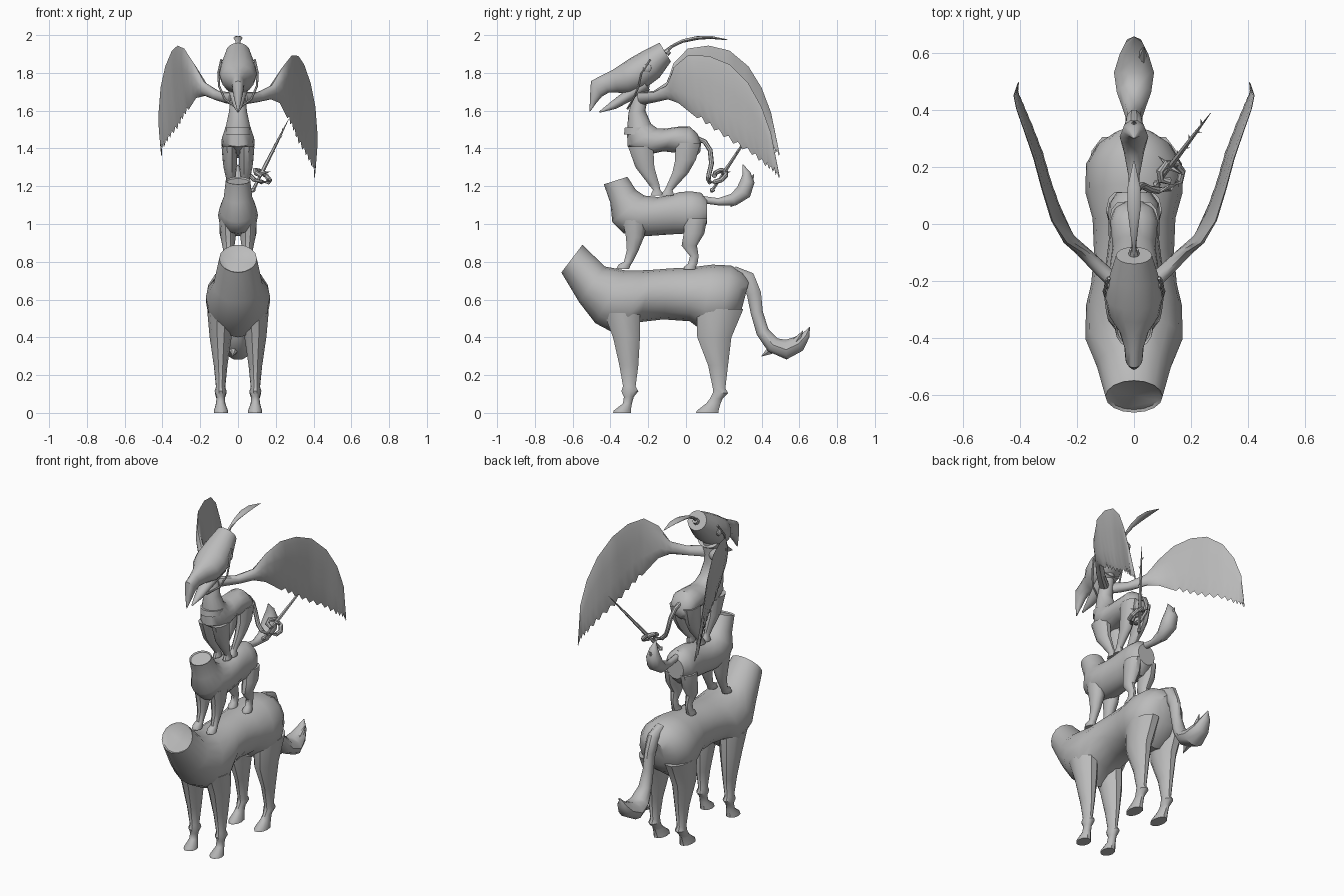
import bpy, bmesh, math
from mathutils import Vector as V

grey = bpy.data.materials.new("plain_grey")
grey.diffuse_color = (0.5, 0.5, 0.5, 1)


def loft(name, rings, n=14):
    """Skin a list of elliptical rings (centre, half axis u, half axis v)."""
    bm = bmesh.new()
    loops = []
    for c, u, v in rings:
        loops.append([bm.verts.new(c + u * math.cos(2 * math.pi * i / n) + v * math.sin(2 * math.pi * i / n))
                      for i in range(n)])
    for a, b in zip(loops, loops[1:]):
        for i in range(n):
            bm.faces.new((a[i], a[(i + 1) % n], b[(i + 1) % n], b[i]))
    bm.faces.new(loops[0])
    bm.faces.new(loops[-1])
    bmesh.ops.recalc_face_normals(bm, faces=bm.faces)
    me = bpy.data.meshes.new(name)
    bm.to_mesh(me)
    bm.free()
    me.materials.append(grey)
    ob = bpy.data.objects.new(name, me)
    bpy.context.collection.objects.link(ob)
    return ob


def body(name, rows, rim=False):
    """Rows: top y, top z, bottom y, bottom z, half width."""
    rings = []
    for ty, tz, by, bz, w in rows:
        t, b = V((0, ty, tz)), V((0, by, bz))
        rings.append(((t + b) / 2, V((w, 0, 0)), (t - b) / 2))
    if rim:  # sunken disc inside the cut neck
        c, u, v = rings[0]
        rings.insert(0, (c + (rings[1][0] - c).normalized() * 0.008, u * 0.9, v * 0.9))
    return loft(name, rings, 16)


def legs(name, rows):
    """Mirrored pair of legs. Rows: x, front y, back y, z, half width."""
    for side, s in (("right", 1), ("left", -1)):
        loft(f"{name}_{side}", [(V((s * x, (a + b) / 2, z)), V((w, 0, 0)), V((0, (b - a) / 2, 0)))
                                for x, a, b, z, w in rows], 10)


def tube(name, pts, n=8):
    """Points: x, y, z, sideways radius, other radius."""
    ps = [V(p[:3]) for p in pts]
    rings = []
    for i, p in enumerate(pts):
        t = (ps[min(i + 1, len(ps) - 1)] - ps[max(i - 1, 0)]).normalized()
        ref = V((1, 0, 0)) if abs(t.x) < 0.9 else V((0, 1, 0))
        u = (ref - t * ref.dot(t)).normalized()
        rings.append((ps[i], u * p[3], t.cross(u) * p[4]))
    return loft(name, rings, n)


def spike(name, a, b, r):
    return tube(name, [(*a, r, r), (*b, r * 0.05, r * 0.05)], 6)


# Bottom animal: hoofed, with a cut neck
body("donkey_body", [
    (-.548, .89, -.66, .743, .10), (-.43, .775, -.565, .585, .13), (-.325, .755, -.48, .475, .17),
    (-.23, .755, -.34, .40, .168), (-.17, .758, -.25, .48, .15), (-.08, .765, -.12, .495, .14),
    (.02, .77, .02, .485, .145), (.14, .785, .08, .44, .17), (.24, .78, .18, .42, .168),
    (.30, .745, .25, .47, .13), (.335, .70, .29, .53, .07)], rim=True)
legs("donkey_front_leg", [
    (.09, -.44, -.24, .53, .072), (.092, -.39, -.24, .40, .058), (.092, -.355, -.25, .25, .036),
    (.092, -.335, -.265, .14, .024), (.092, -.345, -.25, .115, .032), (.092, -.33, -.275, .085, .022),
    (.092, -.335, -.285, .05, .024), (.09, -.385, -.29, .012, .037), (.09, -.388, -.29, 0, .038)])
legs("donkey_rear_leg", [
    (.09, .05, .31, .55, .072), (.092, .055, .245, .40, .058), (.092, .115, .225, .25, .036),
    (.092, .14, .21, .13, .024), (.092, .14, .225, .105, .031), (.092, .125, .195, .075, .022),
    (.092, .105, .185, .05, .025), (.09, .055, .175, .012, .037), (.09, .05, .175, 0, .038)])
tube("donkey_tail", [
    (0, .25, .75, .03, .03), (0, .325, .71, .035, .045), (0, .36, .63, .03, .04), (0, .375, .53, .03, .034),
    (0, .405, .43, .04, .036), (0, .46, .36, .06, .045), (0, .53, .335, .07, .055),
    (0, .595, .365, .05, .045), (0, .635, .41, .03, .022), (0, .655, .455, .002, .002)], 10)
spike("donkey_tail_tuft", (0.02, .57, .36), (.035, .62, .435), .03)
spike("donkey_tail_tuft_low", (-.02, .46, .34), (-.03, .40, .30), .03)

# Middle animal: smaller, with a cut neck
body("dog_body", [
    (-.31, 1.25, -.435, 1.21, .065), (-.265, 1.18, -.40, 1.11, .075), (-.22, 1.15, -.39, 1.01, .098),
    (-.15, 1.143, -.33, .95, .106), (-.09, 1.152, -.22, .935, .10), (-.03, 1.17, -.08, .945, .088),
    (.03, 1.172, .01, .95, .09), (.08, 1.165, .06, .95, .088), (.11, 1.13, .11, 1.0, .06)], rim=True)
legs("dog_front_leg", [
    (.055, -.34, -.20, 1.02, .045), (.052, -.32, -.22, .93, .04), (.05, -.315, -.25, .86, .028),
    (.05, -.33, -.28, .80, .02), (.05, -.36, -.29, .785, .026), (.05, -.37, -.30, .762, .027)])
legs("dog_rear_leg", [
    (.055, -.01, .115, 1.03, .042), (.055, -.015, .10, .95, .042), (.053, -.025, .06, .885, .03),
    (.05, .02, .068, .83, .02), (.05, .01, .062, .79, .02), (.05, -.01, .055, .775, .026),
    (.05, -.015, .052, .758, .027)])
tube("dog_tail", [
    (0, .08, 1.13, .02, .02), (0, .17, 1.118, .02, .02), (0, .25, 1.128, .035, .035),
    (0, .305, 1.17, .05, .045), (0, .325, 1.225, .042, .04), (0, .32, 1.27, .025, .022),
    (0, .30, 1.315, .002, .002)], 10)
spike("dog_tail_tuft", (0, .33, 1.2), (0, .36, 1.265), .028)
spike("dog_tail_tuft_low", (0, .26, 1.12), (0, .235, 1.09), .025)

# Top animal: slim body and upright neck
body("cat_body", [
    (-.19, 1.76, -.27, 1.75, .035), (-.20, 1.68, -.285, 1.67, .04), (-.215, 1.60, -.305, 1.585, .048),
    (-.185, 1.53, -.312, 1.50, .065), (-.15, 1.505, -.31, 1.41, .085), (-.11, 1.505, -.23, 1.36, .088),
    (-.04, 1.515, -.12, 1.385, .075), (.02, 1.515, 0, 1.37, .083), (.06, 1.48, .045, 1.35, .07),
    (.08, 1.43, .075, 1.38, .035)])
tube("neck_collar", [(0, -.25, 1.475, .07, .08), (0, -.25, 1.51, .069, .076)], 14)
legs("cat_front_leg", [
    (.045, -.31, -.17, 1.41, .042), (.042, -.27, -.165, 1.30, .035), (.036, -.20, -.14, 1.21, .02),
    (.034, -.175, -.135, 1.18, .017), (.034, -.185, -.12, 1.162, .022), (.034, -.19, -.12, 1.15, .022)])
legs("cat_rear_leg", [
    (.045, -.06, .08, 1.43, .042), (.044, -.06, .055, 1.34, .038), (.04, -.075, .015, 1.27, .028),
    (.036, -.105, -.05, 1.20, .018), (.034, -.115, -.07, 1.18, .017), (.034, -.13, -.065, 1.162, .022),
    (.034, -.135, -.065, 1.15, .022)])
tube("curled_tail", [(*p, .013, .013) for p in (
    (0, .055, 1.455), (.005, .10, 1.435), (.015, .128, 1.39), (.03, .135, 1.32), (.055, .122, 1.265),
    (.085, .118, 1.235), (.125, .125, 1.222), (.16, .15, 1.222), (.168, .185, 1.232), (.15, .21, 1.255),
    (.115, .21, 1.28), (.09, .185, 1.285), (.095, .155, 1.27), (.125, .15, 1.255))])

# Thorny sword held by the tail
s0, s1 = V((.08, .14, 1.18)), V((.268, .388, 1.555))
at = lambda f: s0.lerp(s1, f)
tube("sword_blade", [(*at(f), r, r) for f, r in ((0, .009), (.2, .008), (.3, .011), (.7, .007), (1, .001))], 6)
axis = (s1 - s0).normalized()
side = axis.cross(V((0, 0, 1))).normalized()
for k, s in enumerate((1, -1)):
    spike(f"sword_guard_{k}", at(.24), at(.24) + side * s * .055 + axis * .01, .011)
tube("sword_pommel", [(*at(f), r, r) for f, r in ((-.03, .005), (0, .015), (.03, .005))], 6)
for k in range(5):
    f = .4 + .11 * k
    spike(f"sword_thorn_{k}", at(f), at(f + .04) + side * (.016 if k % 2 else -.016), .005)

# Head with a flat crown and a drooping beak
body("bird_head", [
    (-.14, 1.96, -.08, 1.86, .063), (-.22, 1.92, -.14, 1.775, .085), (-.30, 1.875, -.22, 1.715, .10),
    (-.345, 1.845, -.295, 1.69, .088), (-.39, 1.815, -.36, 1.695, .052), (-.45, 1.785, -.41, 1.695, .034),
    (-.503, 1.757, -.445, 1.675, .03), (-.508, 1.68, -.475, 1.64, .02), (-.511, 1.595, -.505, 1.598, .003)])
body("lower_beak", [
    (-.24, 1.77, -.19, 1.71, .065), (-.33, 1.70, -.285, 1.655, .042), (-.40, 1.645, -.37, 1.61, .026),
    (-.46, 1.595, -.455, 1.59, .004)])
for nm, s in (("right", 1), ("left", -1)):
    tube(f"chin_strap_{nm}", [(s * x, y, z, .006, .006) for x, y, z in (
        (.088, -.19, 1.87), (.104, -.235, 1.80), (.10, -.25, 1.73), (.07, -.28, 1.66), (0, -.31, 1.61))], 6)
    tube(f"eye_{nm}", [(s * x, -.205, 1.825, r, r) for x, r in ((.07, .024), (.092, .022), (.099, .012))], 10)
tube("head_plume", [
    (0, -.115, 1.905, .012, .012), (0, -.075, 1.94, .008, .008), (0, -.02, 1.968, .014, .009),
    (0, .06, 1.985, .024, .010), (0, .13, 1.988, .022, .008), (0, .22, 1.975, .002, .002)])
tube("plume_socket", [(0, -.105, 1.905, .02, .02), (0, -.09, 1.918, .016, .016)])

# Wings: rows give x, leading y z, trailing y z, half thickness
WING = [(.02, -.25, 1.70, -.235, 1.63, .035), (.11, -.17, 1.70, -.16, 1.645, .028),
        (.18, -.10, 1.735, -.095, 1.66, .024), (.235, -.065, 1.83, -.04, 1.64, .02),
        (.285, .01, 1.893, .06, 1.56, .014), (.32, .12, 1.89, .15, 1.495, .011),
        (.35, .23, 1.845, .25, 1.425, .010), (.385, .33, 1.745, .35, 1.365, .008),
        (.41, .40, 1.62, .42, 1.305, .007), (.42, .45, 1.48, .46, 1.275, .006),
        (.405, .496, 1.25, .49, 1.245, .003)]
for nm, s in (("right", 1), ("left", -1)):
    rows = []
    for i, (a, b) in enumerate(zip(WING, WING[1:])):
        steps = 4 if i >= 4 else 2
        for k in range(steps):
            f = k / steps
            r = [p + (q - p) * f for p, q in zip(a, b)]
            if i >= 4 and k % 2:  # ragged feather tips
                r[4] += .025
            rows.append(r)
    rows.append(WING[-1])
    rings = []
    for x, ly, lz, ty, tz, th in rows:
        lift = (lambda y: max(0, y + .2) * .17) if s < 0 else (lambda y: 0)
        # the trailing edge sits slightly closer to the body
        lead, trail = V((s * x, ly, lz + lift(ly))), V((s * (x - (lz - tz) * .07), ty, tz + lift(ty)))
        rings.append(((lead + trail) / 2, (lead - trail) / 2, V((s * th * .9, -th * .4, 0))))
    loft(f"wing_{nm}", rings, 10)

# Smooth shading with sharp rims
bpy.ops.object.select_all(action='SELECT')
bpy.context.view_layer.objects.active = bpy.context.selected_objects[0]
bpy.ops.object.shade_smooth_by_angle(angle=math.radians(40))
